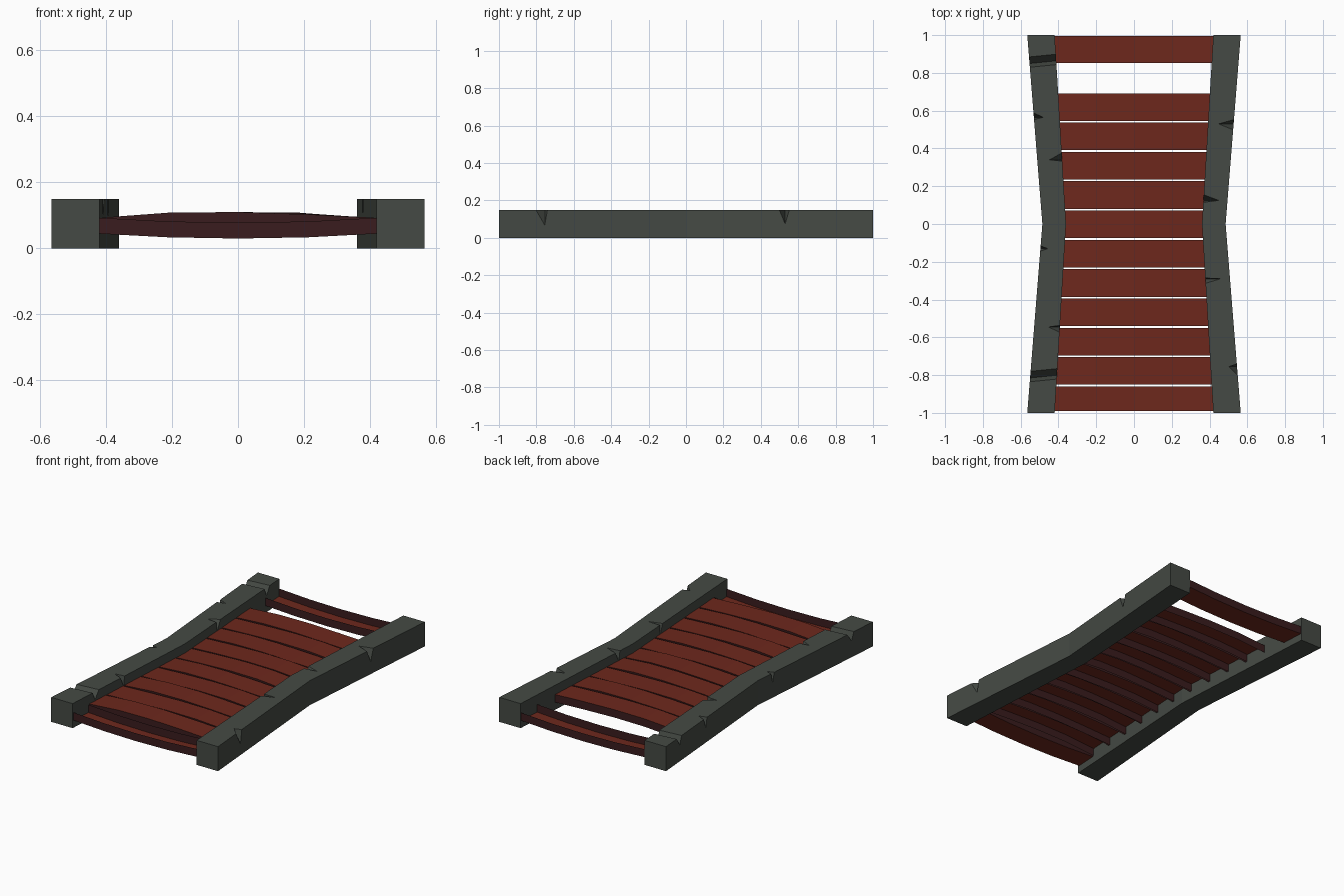
import bpy, bmesh, random
from mathutils import Vector

random.seed(4)
cube = bpy.data.objects.get("Cube")
if cube:
    bpy.data.objects.remove(cube, do_unlink=True)


def make_material(name, color):
    m = bpy.data.materials.new(name)
    m.use_nodes = True
    m.diffuse_color = color
    bsdf = next(n for n in m.node_tree.nodes if n.type == 'BSDF_PRINCIPLED')
    bsdf.inputs["Base Color"].default_value = color
    bsdf.inputs["Roughness"].default_value = 0.9
    return m


stone = make_material("grey green beam", (0.059, 0.068, 0.058, 1))
red_wood = make_material("red brown plank", (0.155, 0.021, 0.012, 1))
dark_wood = make_material("dark plank edge", (0.042, 0.012, 0.013, 1))


def make_object(name, bm, *mats):
    mesh = bpy.data.meshes.new(name)
    bm.to_mesh(mesh)
    bm.free()
    for mat in mats:
        mesh.materials.append(mat)
    ob = bpy.data.objects.new(name, mesh)
    bpy.context.collection.objects.link(ob)
    return ob


HEIGHT = 0.15


def inner(y):
    return 0.36 + 0.06 * abs(y)


def outer(y):
    return 0.485 + 0.08 * abs(y)


# Side beams: a box section swept through three stations, narrow at the middle
def beam(name, side):
    bm = bmesh.new()
    rings = []
    for y in (-1, 0, 1):
        corners = ((inner(y), 0), (outer(y), 0), (outer(y), HEIGHT), (inner(y), HEIGHT))
        rings.append([bm.verts.new((side * x, y, z)) for x, z in corners])
    for a, b in zip(rings, rings[1:]):
        for i in range(4):
            j = (i + 1) % 4
            bm.faces.new((a[i], a[j], b[j], b[i]))
    bm.faces.new(rings[0])
    bm.faces.new(rings[-1][::-1])
    bmesh.ops.recalc_face_normals(bm, faces=bm.faces)
    return make_object(name, bm, stone)


# Cutter made as the hull of a few points
def cutter(points):
    bm = bmesh.new()
    for p in points:
        bm.verts.new(p)
    bmesh.ops.convex_hull(bm, input=bm.verts)
    bmesh.ops.recalc_face_normals(bm, faces=bm.faces)
    ob = make_object("notch_cutter", bm, stone)
    ob.hide_render = True
    return ob


# Pointed chip in a top edge: apex on the top, tip down the side face
def chip(side, y, edge, depth_x, half, drop, skew):
    x = edge(y)
    into = -1 if edge is outer else 1
    apex = Vector((side * (x + into * depth_x), y + skew, HEIGHT))
    rim = [Vector((side * x, y + s * half, HEIGHT)) for s in (-1, 1)]
    tip = Vector((side * x, y + skew, HEIGHT - drop))
    spread = [apex + (p - apex) * 1.3 for p in rim + [tip]]
    up = Vector((0, 0, 0.05))
    return cutter([apex, *spread, apex + up, spread[0] + up, spread[1] + up])


# Slanted V groove across the whole beam top
def groove(side, y):
    points = []
    for x, shift in ((0.3, 0.02), (0.65, -0.015)):
        for dy, z in ((-0.03, HEIGHT), (-0.01, 0.1), (0.025, HEIGHT),
                      (-0.03, 0.2), (0.025, 0.2)):
            points.append((side * x, y + dy + shift, z))
    return cutter(points)


def cut(target, cutters):
    for c in cutters:
        mod = target.modifiers.new("notch", 'BOOLEAN')
        mod.operation = 'DIFFERENCE'
        mod.solver = 'EXACT'
        mod.object = c
    bpy.context.view_layer.update()
    graph = bpy.context.evaluated_depsgraph_get()
    mesh = bpy.data.meshes.new_from_object(target.evaluated_get(graph))
    target.modifiers.clear()
    target.data = mesh
    for c in cutters:
        bpy.data.objects.remove(c, do_unlink=True)


left_beam = beam("left_beam", 1)
cut(left_beam, [
    chip(1, 0.525, outer, 0.08, 0.027, 0.075, 0.005),
    chip(1, -0.77, outer, 0.045, 0.03, 0.085, 0.015),
    chip(1, 0.135, inner, 0.08, 0.02, 0.06, -0.01),
    chip(1, -0.3, inner, 0.08, 0.014, 0.06, 0.01),
])
right_beam = beam("right_beam", -1)
cut(right_beam, [
    groove(-1, 0.865), groove(-1, -0.8),
    chip(-1, 0.57, outer, 0.05, 0.018, 0.06, -0.005),
    chip(-1, -0.13, outer, 0.04, 0.014, 0.06, 0.0),
    chip(-1, 0.355, inner, 0.065, 0.022, 0.06, -0.015),
    chip(-1, -0.555, inner, 0.06, 0.018, 0.06, 0.01),
])


# Planks: bowed hollow boards, open on one side, with dark edges
def plank(name, y, half, turn, peak, rise):
    bm = bmesh.new()
    length, mid, thick = inner(y) + 0.01, 0.069, 0.024
    rings = []
    for t in (-1, -0.5, 0, 0.5, 1):
        bow = rise * (1 - t * t) * (1 + peak * t)
        ring = []
        for dy, dz in ((-half, -thick), (-half, thick), (half, thick), (half, -thick)):
            ring.append(bm.verts.new((t * length, y + dy, mid + turn * (dz + bow))))
        rings.append(ring)
    for a, b in zip(rings, rings[1:]):
        for i in range(3):
            bm.faces.new((a[i], a[i + 1], b[i + 1], b[i]))
    bm.faces.new(rings[0])
    bm.faces.new(rings[-1])
    bmesh.ops.recalc_face_normals(bm, faces=bm.faces)
    for face in bm.faces:
        face.material_index = 0 if abs(face.normal.z) > 0.5 else 1
    return make_object(name, bm, red_wood, dark_wood)


# The end boards lie upside down and sag; the one next to the back is missing
plank("back_plank", 0.924, 0.071, -1, 0, 0.015)
for i in range(10):
    peak = random.choice((-0.4, 0.4))
    plank(f"deck_plank_{i + 1}", 0.619 - 0.1552 * i, 0.073, 1, peak,
          random.uniform(0.013, 0.018))
plank("front_plank", -0.925, 0.066, -1, 0, 0.015)
